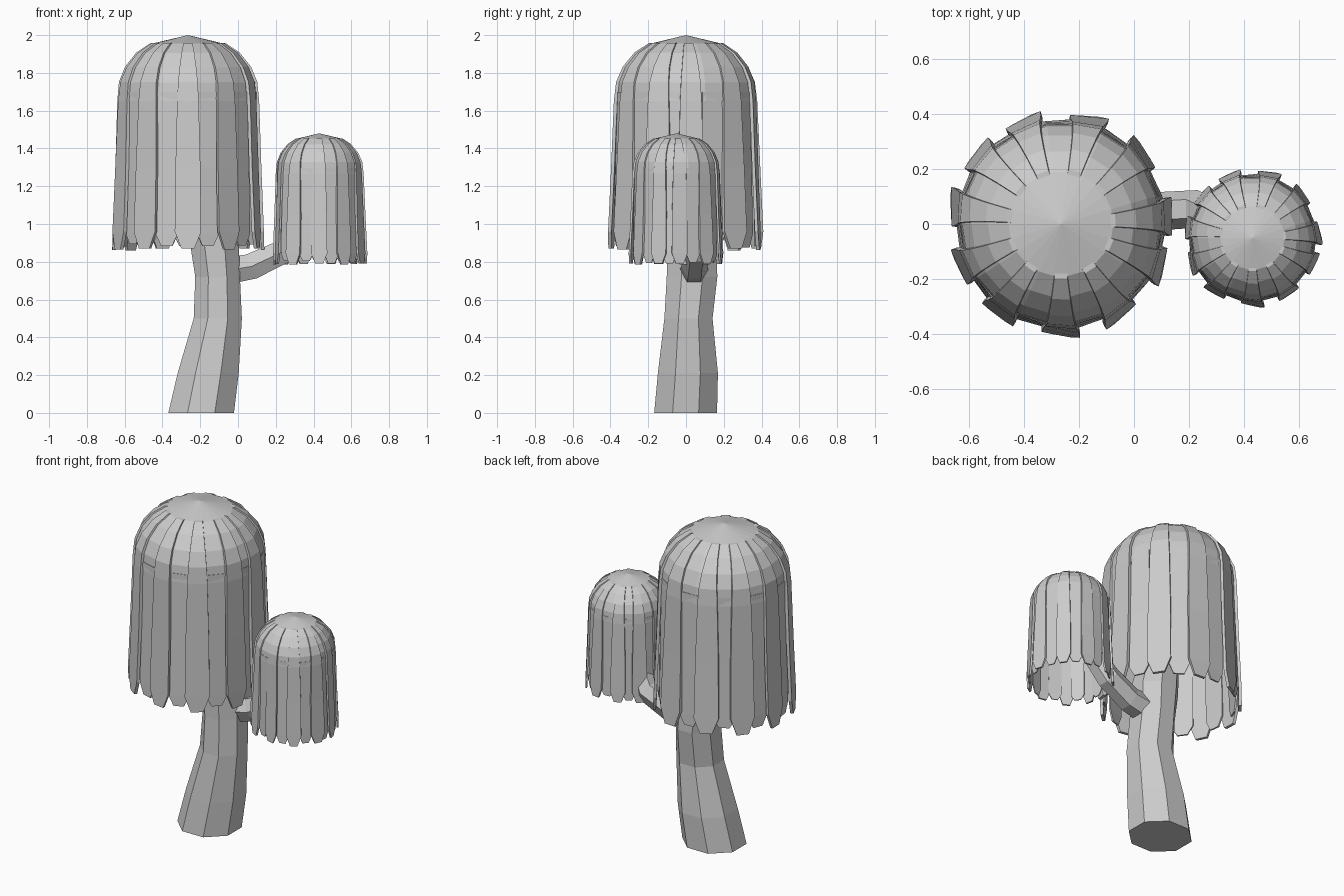
import bpy, bmesh, math, random
from mathutils import Vector, Matrix

if "Cube" in bpy.data.objects:
    bpy.data.objects.remove(bpy.data.objects["Cube"])

random.seed(4)
# canopy profile (radius, z) of the large crown, apex at z = 2
DOME = [(.19, 1.955), (.265, 1.905), (.325, 1.83), (.358, 1.75), (.368, 1.65)]
OUTER_ANGLES = [171, 140, 110, 75, 41, 4, -23, -57, -90, -125, -157]


def make_object(name, bm):
    bmesh.ops.recalc_face_normals(bm, faces=bm.faces)
    me = bpy.data.meshes.new(name)
    bm.to_mesh(me)
    bm.free()
    ob = bpy.data.objects.new(name, me)
    bpy.context.collection.objects.link(ob)
    return ob


def tube(name, path, sides):
    """Faceted tube; path items are (centre, rx, ry, tilt towards +x in degrees)."""
    bm = bmesh.new()
    rings = []
    for c, rx, ry, tilt in path:
        rot = Matrix.Rotation(math.radians(tilt), 3, 'Y')
        ring = []
        for i in range(sides):
            a = 2 * math.pi * (i + .5) / sides
            ring.append(bm.verts.new(Vector(c) + rot @ Vector((rx * math.cos(a), ry * math.sin(a), 0))))
        rings.append(ring)
    for r0, r1 in zip(rings, rings[1:]):
        for i in range(sides):
            j = (i + 1) % sides
            bm.faces.new((r0[i], r0[j], r1[j], r1[i]))
    bm.faces.new(rings[0])
    bm.faces.new(rings[-1])
    return make_object(name, bm)


def strip(bm, angle, rows, thick, yaw):
    """Thin hanging leaf panel; rows are (radius, z, half width)."""
    rot = Matrix.Rotation(math.radians(angle), 3, 'Z')
    loops = []
    for k, (r, z, w) in enumerate(rows):
        skew = math.tan(math.radians(yaw)) * k / (len(rows) - 1)
        pts = [(r - skew * w, -w), (r + skew * w, w),
               (r - thick + skew * w, w), (r - thick - skew * w, -w)]
        loops.append([bm.verts.new(rot @ Vector((x, y, z))) for x, y in pts])
    for a, b in zip(loops, loops[1:]):
        for i in range(4):
            j = (i + 1) % 4
            bm.faces.new((a[i], a[j], b[j], b[i]))
    bm.faces.new(loops[0])
    bm.faces.new(loops[-1])


def crown(name, centre, scale):
    # domed cap
    bm = bmesh.new()
    n = 22
    apex = bm.verts.new((0, 0, 2))
    prev = None
    for r, z in DOME:
        ring = [bm.verts.new((r * math.cos(2 * math.pi * i / n), r * math.sin(2 * math.pi * i / n), z))
                for i in range(n)]
        for i in range(n):
            j = (i + 1) % n
            if prev:
                bm.faces.new((prev[i], prev[j], ring[j], ring[i]))
            else:
                bm.faces.new((apex, ring[i], ring[j]))
        prev = ring
    dome = make_object(name + "_dome", bm)

    # outer flared strips and inner strips filling the gaps
    bm = bmesh.new()
    for k, a in enumerate(OUTER_ANGLES):
        rows = [(r + .008, z + .002, w) for (r, z), w in zip(DOME, (.024, .034, .044, .052, .057))]
        tip = .86 + random.uniform(0, .012)
        rows += [(.388, 1.3, .066), (.402, .96, .07), (.405, tip, .035)]
        strip(bm, a, rows, .018, random.uniform(-14, 14))
        b = OUTER_ANGLES[(k + 1) % len(OUTER_ANGLES)]
        mid = a - ((a - b) % 360) / 2
        rows = [(.362, 1.7, .056), (.37, 1.3, .062), (.376, .95, .062),
                (.376, .868 + random.uniform(0, .03), .03)]
        strip(bm, mid, rows, .01, random.uniform(-5, 5))
    leaves = make_object(name + "_strips", bm)
    for ob in (dome, leaves):
        ob.scale = (scale,) * 3
        ob.location = centre


# crowns: the small one is a scaled copy of the large one
crown("large_crown", (-.265, 0, 0), 1)
crown("small_crown", (.43, -.05, 1.48 - 2 * .61), .61)

# bent octagonal trunk
tube("trunk", [((-.195, -.002, 0), .188, .18, 0),
               ((-.158, .01, .21), .175, .172, 0),
               ((-.107, .013, .5), .138, .138, 0),
               ((-.108, .032, .72), .128, .145, 0),
               ((-.125, .03, .9), .14, .14, 0),
               ((-.19, .01, 1.2), .11, .11, 0),
               ((-.25, 0, 1.7), .06, .06, 0)], 8)

# side branch rising into the small crown
tube("branch", [((-.08, .04, .75), .085, .08, 75),
                ((.07, .045, .775), .08, .07, 65),
                ((.23, .055, .85), .075, .068, 50),
                ((.35, .01, 1.03), .065, .06, 25),
                ((.42, -.04, 1.3), .04, .04, 5)], 6)
